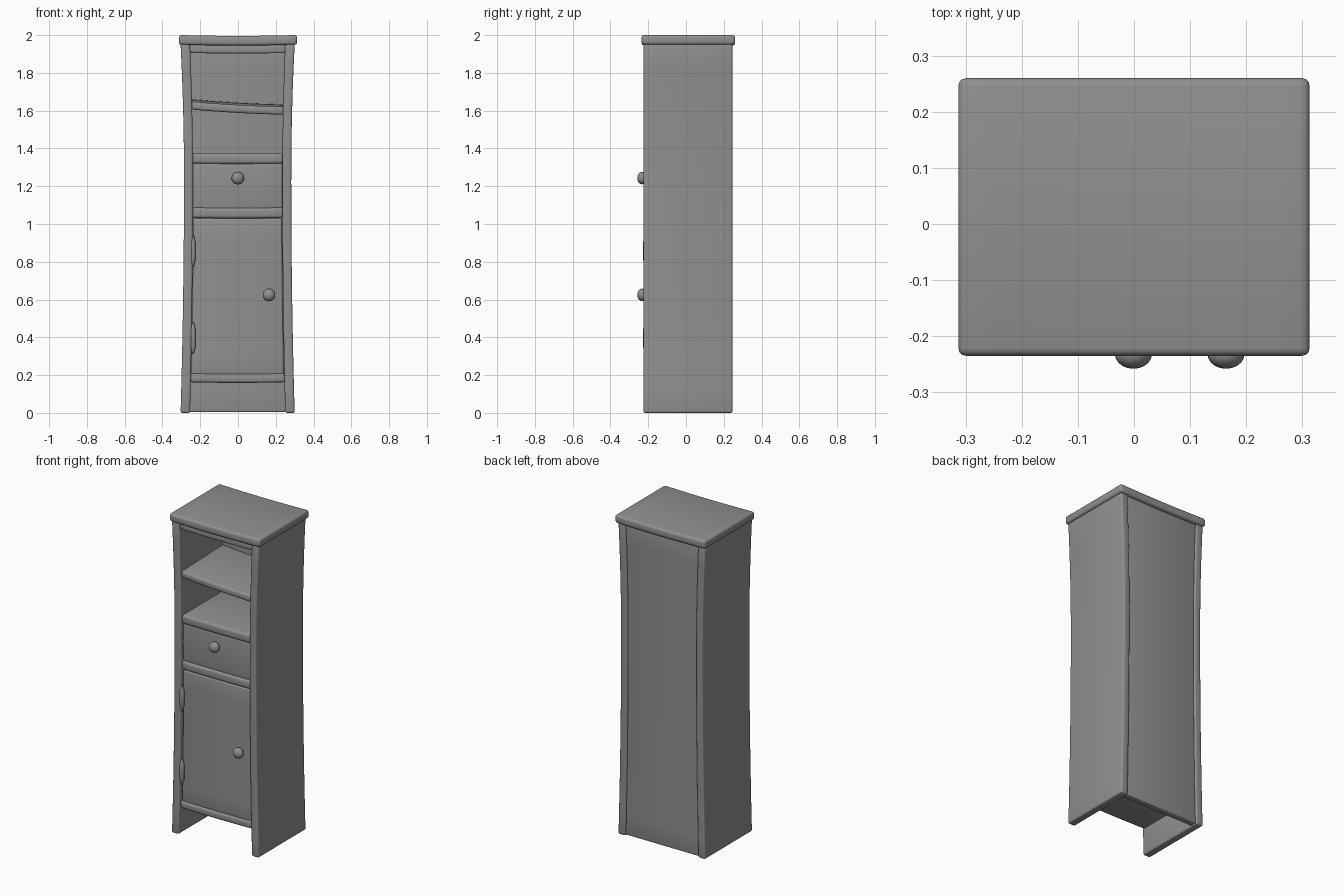
import bpy, bmesh, math
from mathutils import Matrix, Vector

if "Cube" in bpy.data.objects:
    bpy.data.objects.remove(bpy.data.objects["Cube"])

# dark grey finish
GREY = bpy.data.materials.new("dark_grey")
GREY.diffuse_color = (0.28, 0.28, 0.28, 1)
GREY.use_nodes = True
GREY.node_tree.nodes["Principled BSDF"].inputs["Base Color"].default_value = GREY.diffuse_color


def pinch(z):
    # how strongly the carcass narrows at a given height (1 at the waist)
    t = (z - 1.25) / (1.25 if z < 1.25 else 0.7)
    return max(0.0, 1 - t * t)


def finish(bm, name):
    bmesh.ops.recalc_face_normals(bm, faces=bm.faces)
    me = bpy.data.meshes.new(name)
    bm.to_mesh(me)
    bm.free()
    me.materials.append(GREY)
    ob = bpy.data.objects.new(name, me)
    bpy.context.collection.objects.link(ob)
    bpy.ops.object.select_all(action='DESELECT')
    ob.select_set(True)
    bpy.context.view_layer.objects.active = ob
    bpy.ops.object.shade_smooth_by_angle(angle=math.radians(50))
    return ob


def board(name, x, y, z, bevel=0.01, nx=1, nz=1, sag=0.0, tilt=0.0, lean=0.0, bulge=0.0, segs=3):
    """Rounded plank, bent to the pinched outline; sag/tilt along x, lean along y, bulge to the front."""
    bm = bmesh.new()
    bmesh.ops.create_cube(bm, size=1)
    size = Vector((x[1] - x[0], y[1] - y[0], z[1] - z[0]))
    mid = Vector((x[1] + x[0], y[1] + y[0], z[1] + z[0])) / 2
    for v in bm.verts:
        v.co = Vector(a * b for a, b in zip(v.co, size)) + mid
    bmesh.ops.bevel(bm, geom=bm.edges[:], offset=bevel, segments=segs,
                    profile=0.5, affect='EDGES', clamp_overlap=True)
    for n, axis in ((nx, 0), (nz, 2)):
        for i in range(1, n):
            co = mid.copy()
            no = Vector((0, 0, 0))
            no[axis] = 1
            co[axis] += size[axis] * (i / n - 0.5)
            bmesh.ops.bisect_plane(bm, geom=bm.verts[:] + bm.edges[:] + bm.faces[:],
                                   plane_co=co, plane_no=no)
    for v in bm.verts:
        u = v.co.x / 0.3
        h = (v.co.z - mid.z) / size.z * 2
        v.co.y -= bulge * (1 - h * h)
        v.co.x = v.co.x * (1 - 0.06 * pinch(v.co.z)) - 0.002
        v.co.z += -sag * (1 - u * u) - tilt * u + lean * (v.co.y - y[0])
    return finish(bm, name)


def knob(name, loc, radii):
    bm = bmesh.new()
    bmesh.ops.create_uvsphere(bm, u_segments=20, v_segments=12, radius=1,
                              matrix=Matrix.Translation(loc) @ Matrix.Diagonal((*radii, 1)))
    return finish(bm, name)


def hinge(name, loc):
    # tapered barrel turned from a short profile
    bm = bmesh.new()
    prof = [(0, -.083), (.006, -.08), (.008, -.064), (.013, -.05), (.014, 0),
            (.013, .05), (.008, .064), (.006, .08), (0, .083)]
    vs = [bm.verts.new((loc[0] + r, loc[1], loc[2] + h)) for r, h in prof]
    es = [bm.edges.new(p) for p in zip(vs, vs[1:])]
    bmesh.ops.spin(bm, geom=vs + es, cent=loc, axis=(0, 0, 1), angle=math.tau, steps=14)
    bmesh.ops.remove_doubles(bm, verts=bm.verts[:], dist=1e-5)
    return finish(bm, name)


# carcass
board("left_side", (-.302, -.252), (-.225, .246), (0, 1.96), .01, nz=16)
board("right_side", (.252, .302), (-.225, .246), (0, 1.96), .01, nz=16)
board("back_panel", (-.254, .254), (.195, .238), (.005, 1.955), .006, nz=16)
board("top_slab", (-.311, .315), (-.235, .26), (1.949, 2.0), .014, nx=10, sag=.004)

# shelves and rails (x range, depth, height)
IN = (-.256, .256)
board("ceiling_board", IN, (-.212, .2), (1.906, 1.95), .01, nx=8, sag=.003)
board("open_shelf", IN, (-.212, .2), (1.594, 1.636), .012, nx=8, sag=.006, tilt=.016, lean=.03)
board("middle_shelf", IN, (-.214, .2), (1.32, 1.376), .015, nx=8, sag=.002)
board("lower_shelf", IN, (-.214, .2), (1.032, 1.088), .015, nx=8, sag=.002)
board("bottom_shelf", IN, (-.214, .2), (.163, .211), .014, nx=8, sag=.004)

# drawer front and door
board("drawer_front", (-.252, .252), (-.2, -.165), (1.07, 1.335), .01, nz=8, bulge=.008)
board("door", (-.25, .25), (-.206, -.165), (.2, 1.03), .012, nz=8)

# knobs
for name, kx, kz in (("drawer_knob", -.001, 1.243), ("door_knob", .164, .625)):
    knob(name, (kx, -.232, kz), (.033, .026, .033))

# hinges
for name, hz in (("upper_hinge", .857), ("lower_hinge", .397)):
    hinge(name, (-.238, -.214, hz))
